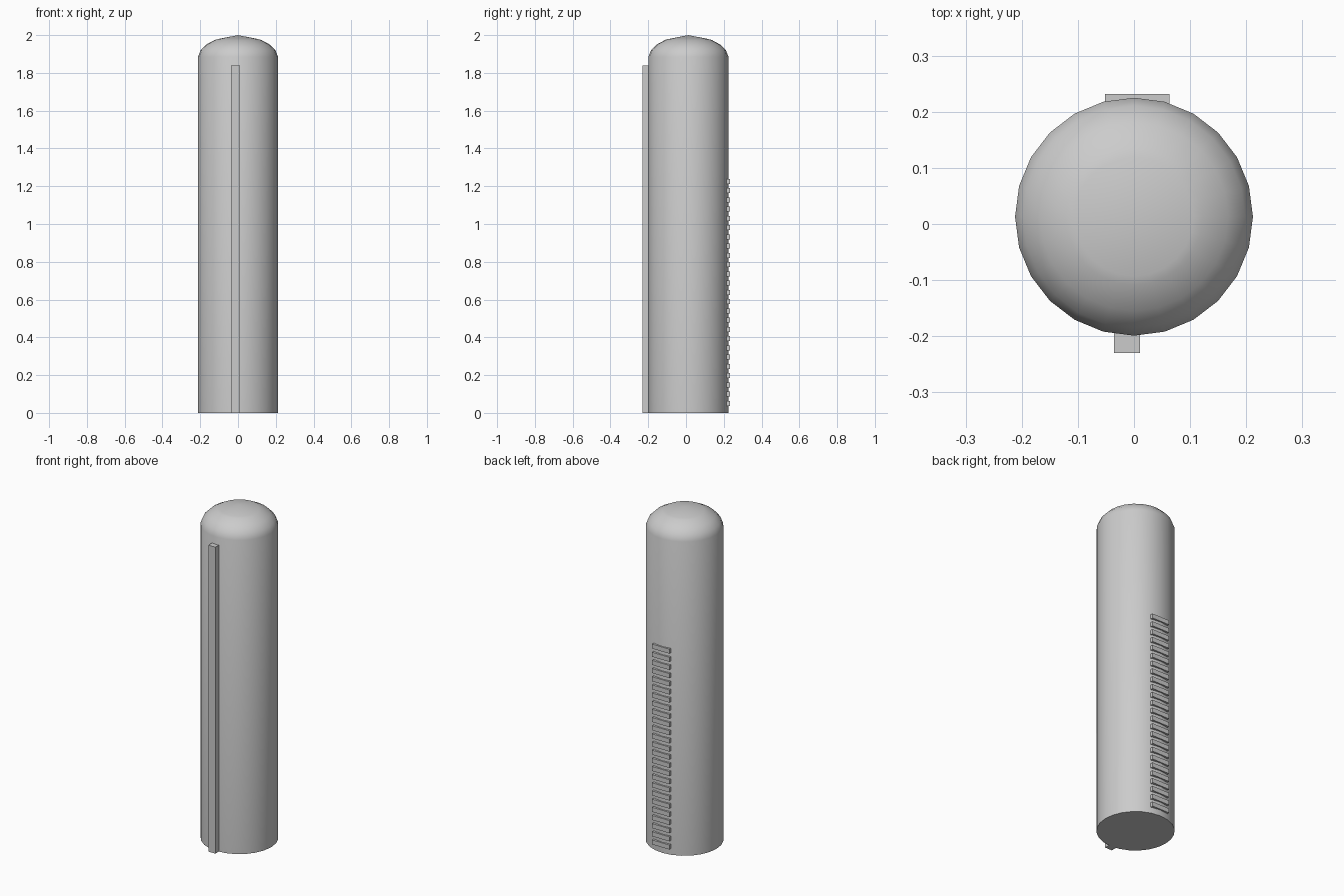
import bpy, bmesh, math

if "Cube" in bpy.data.objects:
    bpy.data.objects.remove(bpy.data.objects["Cube"])

SIDES, RADIUS, CENTRE_Y = 24, 0.212, 0.013


def finish(bm, name, smooth=False):
    bmesh.ops.recalc_face_normals(bm, faces=bm.faces[:])
    mesh = bpy.data.meshes.new(name)
    bm.to_mesh(mesh)
    bm.free()
    for p in mesh.polygons:
        p.use_smooth = smooth
    obj = bpy.data.objects.new(name, mesh)
    bpy.context.collection.objects.link(obj)
    return obj


def add_box(bm, x0, x1, y0, y1, z0, z1):
    verts = bmesh.ops.create_cube(bm, size=1)["verts"]
    for v in verts:
        v.co = (x1 if v.co.x > 0 else x0,
                y1 if v.co.y > 0 else y0,
                z1 if v.co.z > 0 else z0)


# Round column with a low pointed dome
bm = bmesh.new()
profile = [(RADIUS, 0), (RADIUS, 1.885), (0.198, 1.92), (0.168, 1.95),
           (0.122, 1.975), (0.106, 1.979)]
rings = []
for r, z in profile:
    rings.append([bm.verts.new((r * math.cos(2 * math.pi * i / SIDES),
                                CENTRE_Y + r * math.sin(2 * math.pi * i / SIDES), z))
                  for i in range(SIDES)])
tip = bm.verts.new((0, CENTRE_Y, 2.0))
for i in range(SIDES):
    j = (i + 1) % SIDES
    for low, high in zip(rings, rings[1:]):
        bm.faces.new((low[i], low[j], high[j], high[i]))
    bm.faces.new((rings[-1][i], rings[-1][j], tip))
bm.faces.new(rings[0][::-1])
column = finish(bm, "column", smooth=True)
bpy.context.view_layer.objects.active = column
column.select_set(True)
bpy.ops.object.shade_smooth_by_angle(angle=math.radians(50))

# Long rail on the front
bm = bmesh.new()
add_box(bm, -0.036, 0.011, -0.23, -0.185, 0, 1.84)
finish(bm, "front_rail")

# Stack of short slats on the back
bm = bmesh.new()
for i in range(25):
    z = 0.05 + i * 0.049
    add_box(bm, -0.052, 0.063, 0.21, 0.232, z - 0.0135, z + 0.0135)
finish(bm, "back_slats")
